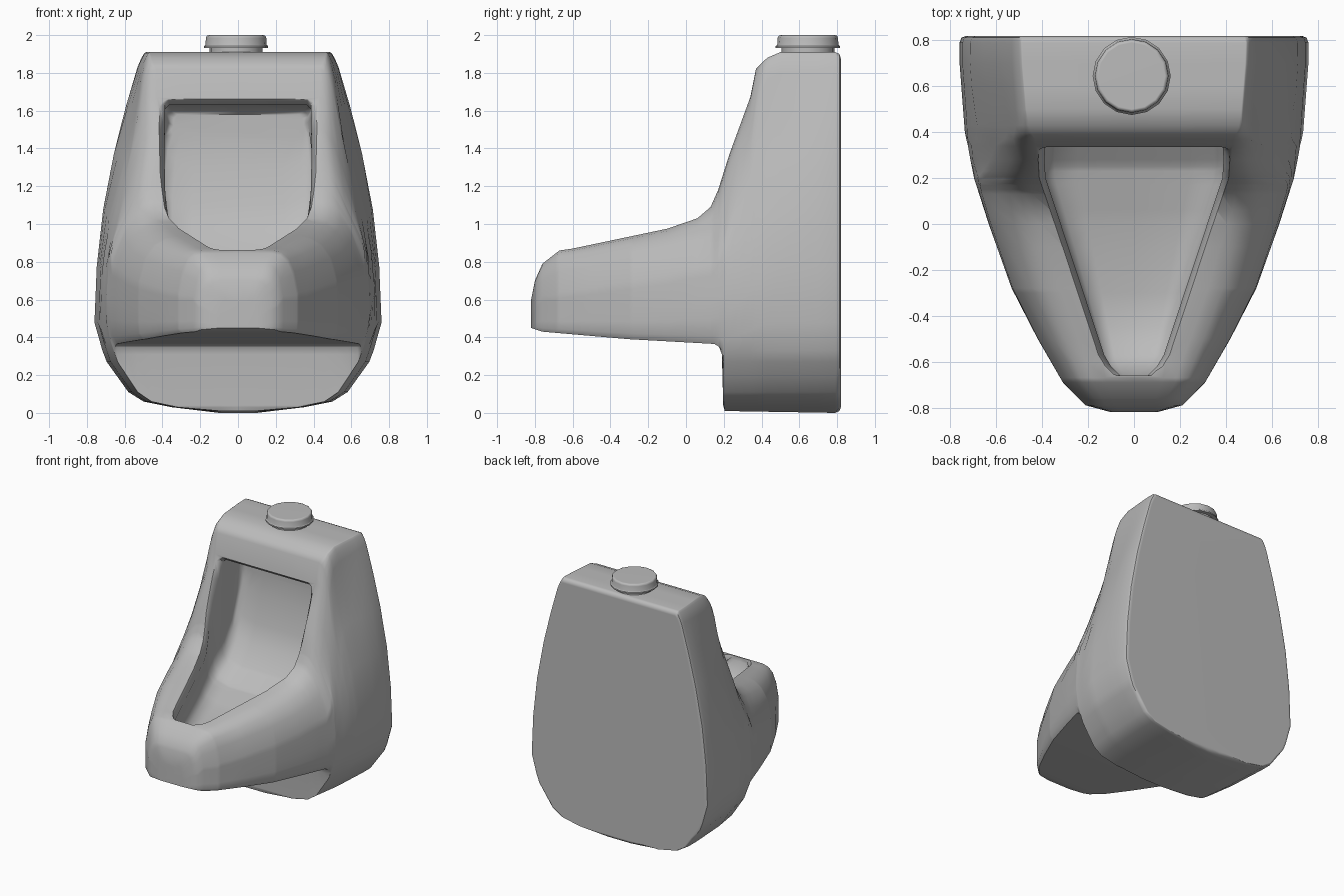
import bpy, bmesh, math

cube = bpy.data.objects.get("Cube")
if cube:
    bpy.data.objects.remove(cube, do_unlink=True)

mat = bpy.data.materials.new("grey_ceramic")
mat.use_nodes = True
GREY = (0.5, 0.5, 0.5, 1)
mat.diffuse_color = GREY
mat.node_tree.nodes["Principled BSDF"].inputs["Base Color"].default_value = GREY


def curve(*pts):
    """Piecewise linear function through the given points."""
    def f(t):
        if t <= pts[0][0]:
            return pts[0][1]
        for (a, va), (b, vb) in zip(pts, pts[1:]):
            if t <= b:
                return va + (vb - va) * (t - a) / (b - a)
        return pts[-1][1]
    f.keys = [p[0] for p in pts]
    return f


def finish(name, bm):
    bmesh.ops.recalc_face_normals(bm, faces=bm.faces[:])
    mesh = bpy.data.meshes.new(name)
    bm.to_mesh(mesh)
    bm.free()
    mesh.materials.append(mat)
    ob = bpy.data.objects.new(name, mesh)
    bpy.context.collection.objects.link(ob)
    return ob


def bridge(bm, rings):
    """Skin a list of equal vertex rings and cap both ends."""
    n = len(rings[0])
    for a, b in zip(rings, rings[1:]):
        for i in range(n):
            j = (i + 1) % n
            bm.faces.new((a[i], a[j], b[j], b[i]))
    bm.faces.new(rings[0])
    bm.faces.new(rings[-1])


def loft(name, stations, half_section):
    """Loft mirrored half sections (bottom centre to top centre) along y."""
    bm = bmesh.new()
    rings = []
    for y in stations:
        half = half_section(y)
        full = half + [(-x, z) for x, z in half[-2:0:-1]]
        rings.append([bm.verts.new((x, y, z)) for x, z in full])
    bridge(bm, rings)
    return finish(name, bm)


def smooth(ob, angle):
    bpy.ops.object.select_all(action='DESELECT')
    ob.select_set(True)
    bpy.context.view_layer.objects.active = ob
    bpy.ops.object.shade_smooth_by_angle(angle=math.radians(angle))
    weighted = ob.modifiers.new("flat_faces", 'WEIGHTED_NORMAL')
    weighted.keep_sharp = True


# Body outlines: side top line, side underside, plan width, front width
top = curve((-.82, .6), (-.8, .7), (-.76, .79), (-.67, .86), (-.6, .87), (-.1, .975),
            (.06, 1.03), (.13, 1.09), (.17, 1.18), (.23, 1.37), (.34, 1.67),
            (.37, 1.82), (.43, 1.88), (.5, 1.91), (.79, 1.91), (.812, 1.9), (.82, 1.875))
under = curve((-.82, .45), (-.76, .43), (-.3, .39), (.15, .365), (.175, .35),
              (.19, .31), (.197, .04), (.205, .01), (.79, .0), (.812, .01), (.82, .03))
plan = curve((-.82, .1), (-.79, .21), (-.69, .31), (-.5, .42), (-.28, .533), (0, .633),
             (.2, .697), (.4, .737), (.7, .76), (.79, .76), (.812, .752), (.82, .73))
width = curve((0, .1), (.03, .35), (.06, .5), (.11, .58), (.27, .695), (.44, .76),
              (.62, .76), (.9, .738), (1.2, .697), (1.5, .627), (1.8, .545), (1.9, .51))
# Height and strength of the rounded upper shoulder
shoulder = curve((-.82, .12), (-.7, .22), (.05, .25), (.2, .35), (.34, .3), (.42, .12), (.8, .08))
softness = curve((-.6, 1.45), (-.05, 1.05), (.1, .75), (.35, .55), (.45, .15))
# Upright part narrows towards its sloping front
front = curve((1.05, .08), (1.18, .17), (1.37, .23), (1.67, .34), (1.85, .4))
narrowing = curve((.85, 0), (1.1, .13), (1.5, .13), (1.85, .03))


def half_width(y, z):
    near_front = 1 - max(0, min(1, (y - front(z)) / .45))
    return width(z) * plan(y) / .76 * (1 - narrowing(z) * near_front)


def body_section(y):
    zt, zb = top(y), under(y)
    pts = [(0, zb)]
    for z in (0, .03, .06, .11, .19, .27, .33):
        pts.append((half_width(y, z), max(z, zb)))
    z0 = pts[-1][1]
    d = min(shoulder(y), .6 * (zt - z0))
    for t in (.1, .3, .5, .7, .86):
        z = z0 + t * (zt - d - z0)
        pts.append((half_width(y, z), z))
    for drop, f in ((1, 1), (.5, .96), (.2, .9), (.05, .82), (0, .72)):
        z = zt - drop * d
        pts.append((half_width(y, z) * (1 - (1 - f) * softness(y)), z))
    return pts + [(half_width(y, zt) * .4, zt), (0, zt)]


stations = sorted(set(top.keys + under.keys + plan.keys + [.28, .6]))
body = loft("urinal_body", stations, body_section)

# Basin hollow: slightly undercut sides, gently sloped floor, flared rim
hollow_half = curve((-.66, .06), (-.62, .1), (-.57, .13), (.2, .385), (.28, .39),
                    (.36, .385), (.56, .39), (.6, .37), (.62, .34))
hollow_floor = curve((-.66, .83), (-.62, .75), (-.57, .69), (-.45, .64), (-.3, .63),
                     (0, .67), (.25, .73), (.4, .83), (.5, .96), (.56, 1.1),
                     (.6, 1.3), (.62, 1.45))
hollow_top = curve((.31, 1.685), (.37, 1.63), (.56, 1.63), (.62, 1.58))
rim_drop = curve((-.05, .05), (.25, .12))


def hollow_section(y):
    h, zb, zt, surf = hollow_half(y), hollow_floor(y), hollow_top(y), top(y)
    flare = .03 if surf < zt else 0
    zf = max(zb + .02, min(surf - rim_drop(y), zt - .06))
    zg = min(surf + .01, zt - .03)
    rise = min(zf - zb, .25)
    wall = h + .015
    return [(0, zb), (wall * .6, zb), (wall * .86, zb + rise * .12),
            (wall * .97, zb + rise * .35), (wall, zb + rise * .7), (h, zf),
            (h + flare, zg), (h + flare, zt - .02), (h + flare - .02, zt), (0, zt)]


cutter = loft("basin_cutter",
              sorted(set(hollow_floor.keys + [-.1, .06, .13, .17, .2, .23, .28, .32, .34, .37])),
              hollow_section)
cutter.hide_render = True
cut = body.modifiers.new("basin", 'BOOLEAN')
cut.operation = 'DIFFERENCE'
cut.solver = 'EXACT'
cut.object = cutter
bpy.context.view_layer.objects.active = body
bpy.ops.object.modifier_apply(modifier=cut.name)
bpy.data.objects.remove(cutter, do_unlink=True)
smooth(body, 48)

# Round inlet cap on top, with neck and thin flange
bm = bmesh.new()
SIDES = 16
rings = []
for r, z in ((.14, 1.88), (.14, 1.932), (.17, 1.932), (.17, 1.942), (.162, 1.948),
             (.16, 1.985), (.155, 1.996), (.145, 2)):
    rings.append([bm.verts.new((r * math.cos(a) - .01, r * math.sin(a) + .645, z))
                  for a in (math.tau * i / SIDES for i in range(SIDES))])
bridge(bm, rings)
smooth(finish("inlet_cap", bm), 50)
